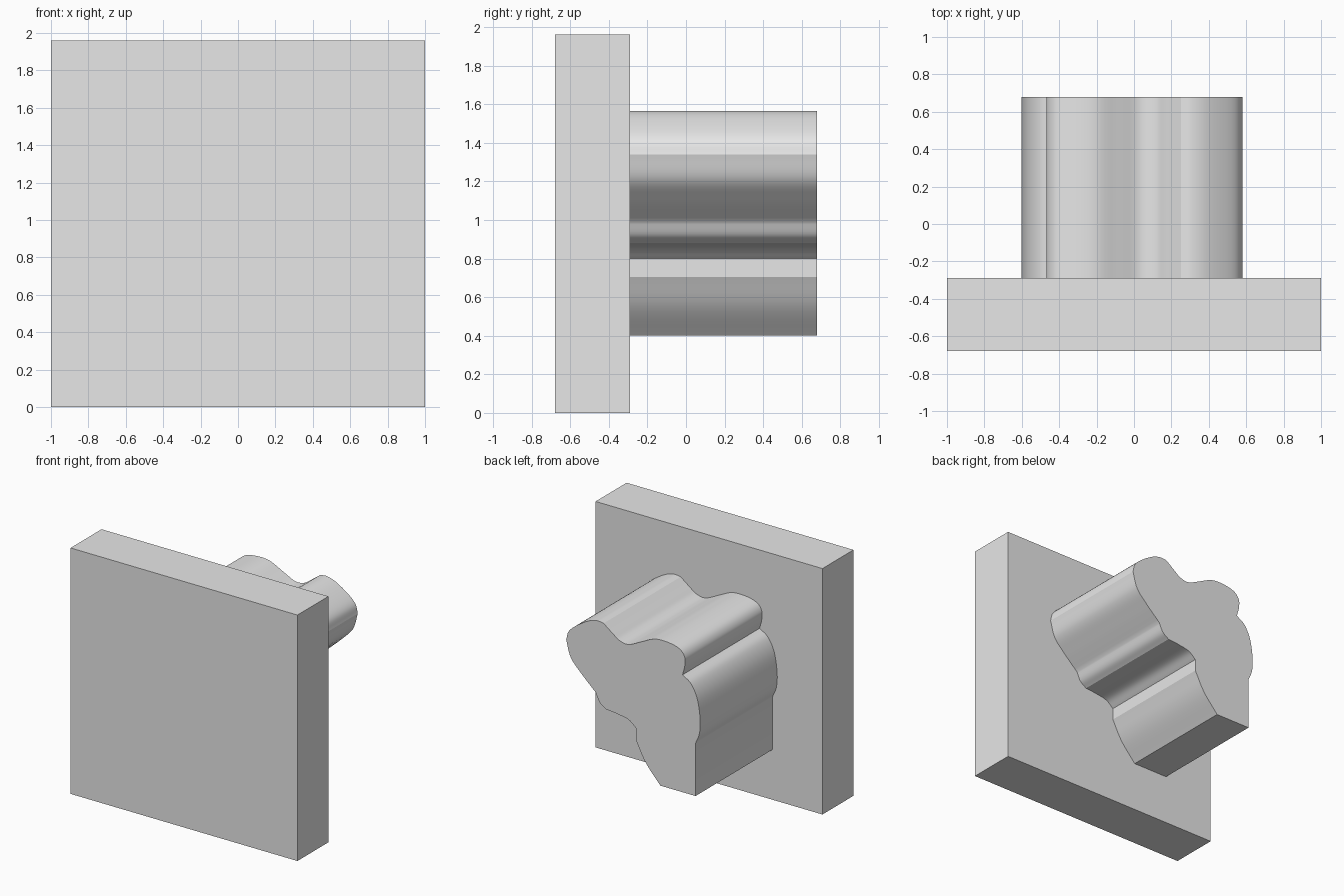
import bpy, bmesh, math
from mathutils import Vector

if "Cube" in bpy.data.objects:
    bpy.data.objects.remove(bpy.data.objects["Cube"], do_unlink=True)

grey = bpy.data.materials.new("light_grey")
grey.use_nodes = True
grey.diffuse_color = (0.8, 0.8, 0.8, 1)
grey.node_tree.nodes["Principled BSDF"].inputs["Base Color"].default_value = (0.8, 0.8, 0.8, 1)


def smooth_run(points, steps=6):
    """Spline through the points, leaving out the last one."""
    p = [Vector(q) for q in points]
    if len(p) == 2:
        return [p[0]]
    p = [2 * p[0] - p[1]] + p + [2 * p[-1] - p[-2]]
    out = []
    for a, b, c, d in zip(p, p[1:], p[2:], p[3:]):
        for i in range(steps):
            t = i / steps
            out.append(0.5 * (2 * b + (c - a) * t + (2 * a - 5 * b + 4 * c - d) * t ** 2
                              + (3 * b - a - 3 * c + d) * t ** 3))
    return out


def extrude_outline(name, outline, y0, y1):
    """Solid with an x-z outline, running from y0 to y1."""
    bm = bmesh.new()
    face = bm.faces.new([bm.verts.new((x, y0, z)) for x, z in outline])
    new = bmesh.ops.extrude_face_region(bm, geom=[face])["geom"]
    bmesh.ops.translate(bm, vec=(0, y1 - y0, 0),
                        verts=[v for v in new if isinstance(v, bmesh.types.BMVert)])
    bmesh.ops.recalc_face_normals(bm, faces=bm.faces)
    mesh = bpy.data.meshes.new(name)
    bm.to_mesh(mesh)
    bm.free()
    mesh.materials.append(grey)
    obj = bpy.data.objects.new(name, mesh)
    bpy.context.collection.objects.link(obj)
    return obj


# Square base plate
extrude_outline("base_plate", [(-1, 0), (1, 0), (1, 1.96), (-1, 1.96)], -0.68, -0.29)

# Wavy stamp block: each run is smooth, with a corner where runs meet
runs = [
    # rounded lobe, upper +x side
    [(0.58, 1.34), (0.56, 1.41), (0.5, 1.47), (0.39, 1.54), (0.31, 1.565), (0.25, 1.56)],
    # dip and second lobe
    [(0.25, 1.56), (0.17, 1.5), (0.11, 1.46), (0.03, 1.45), (-0.08, 1.5), (-0.2, 1.555),
     (-0.32, 1.56), (-0.42, 1.535), (-0.465, 1.48), (-0.465, 1.41), (-0.445, 1.335)],
    # long bulge on the -x side
    [(-0.445, 1.335), (-0.52, 1.285), (-0.575, 1.18), (-0.6, 1.03), (-0.595, 0.91), (-0.56, 0.82)],
    # straight lower side and foot
    [(-0.56, 0.82), (-0.56, 0.4)],
    [(-0.56, 0.4), (-0.25, 0.4)],
    # sloping underside and short step
    [(-0.25, 0.4), (-0.12, 0.55), (-0.035, 0.705)],
    [(-0.035, 0.705), (-0.035, 0.8)],
    # small notch curve
    [(-0.035, 0.8), (0.03, 0.85), (0.13, 0.87), (0.23, 0.88)],
    [(0.23, 0.88), (0.285, 0.92), (0.32, 0.99)],
    # sloping underside of the first lobe
    [(0.32, 0.99), (0.45, 1.11), (0.54, 1.21), (0.58, 1.34)],
]
outline = [p for run in runs for p in smooth_run(run)]
block = extrude_outline("wavy_block", outline, -0.29, 0.68)

bpy.ops.object.select_all(action="DESELECT")
block.select_set(True)
bpy.context.view_layer.objects.active = block
bpy.ops.object.shade_smooth_by_angle(angle=math.radians(25))
